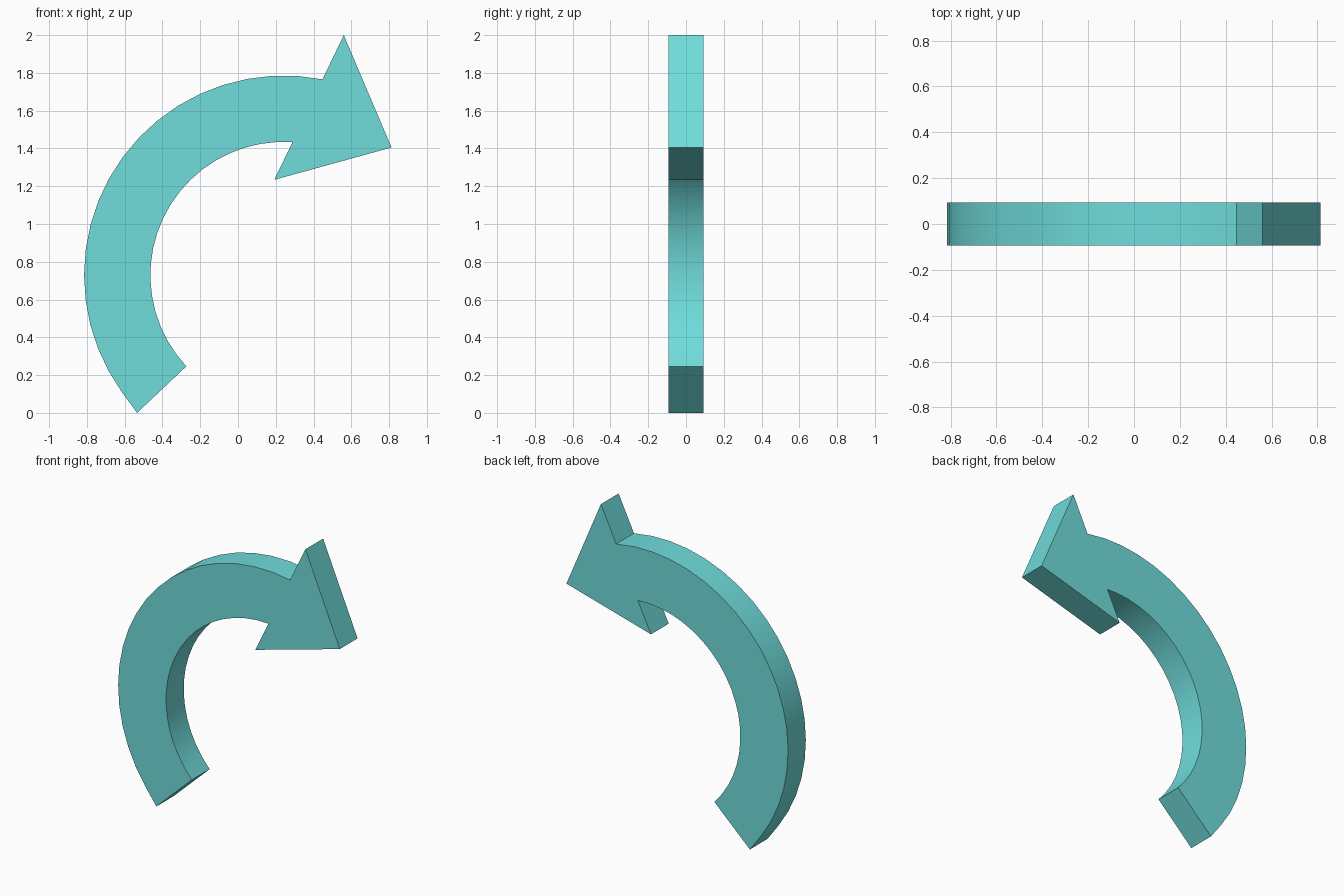
import bpy, bmesh
from math import radians, cos, sin

if "Cube" in bpy.data.objects:
    bpy.data.objects.remove(bpy.data.objects["Cube"])

CX, CZ = 0.242, 0.729      # centre of the bend
HALF = 0.093               # half thickness
STEPS = 20

def arc(radius, start, end):
    pts = []
    for i in range(STEPS + 1):
        a = radians(start + (end - start) * i / STEPS)
        pts.append((CX + radius * cos(a), CZ + radius * sin(a)))
    return pts

bm = bmesh.new()

def verts(pts):
    return [bm.verts.new((x, -HALF, z)) for x, z in pts]

# Curved shaft, from the tail up to the head
outer = verts(arc(1.057, 223.1, 78.8))
inner = verts(arc(0.706, 223.1, 86.2))
outer[0].co.x, outer[0].co.z = -0.534, 0.0
for i in range(STEPS):
    bm.faces.new((inner[i], inner[i + 1], outer[i + 1], outer[i]))

# Arrow head, sharing the end edge of the shaft
top, tip, barb = verts([(0.56, 2.0), (0.813, 1.405), (0.192, 1.234)])
bm.faces.new((outer[-1], inner[-1], barb, tip, top))

# Give the flat outline its thickness
res = bmesh.ops.extrude_face_region(bm, geom=bm.faces[:], use_keep_orig=True)
moved = [g for g in res["geom"] if isinstance(g, bmesh.types.BMVert)]
bmesh.ops.translate(bm, vec=(0, 2 * HALF, 0), verts=moved)
bmesh.ops.recalc_face_normals(bm, faces=bm.faces[:])

mesh = bpy.data.meshes.new("curved_arrow")
bm.to_mesh(mesh)
bm.free()
arrow = bpy.data.objects.new("curved_arrow", mesh)
bpy.context.collection.objects.link(arrow)

# Turquoise colour
mat = bpy.data.materials.new("turquoise")
mat.diffuse_color = (0.16, 0.72, 0.71, 1)
mat.use_nodes = True
mat.node_tree.nodes["Principled BSDF"].inputs["Base Color"].default_value = mat.diffuse_color
mesh.materials.append(mat)

# Smooth bend, sharp outline
bpy.context.view_layer.objects.active = arrow
arrow.select_set(True)
bpy.ops.object.shade_smooth_by_angle(angle=radians(30))
